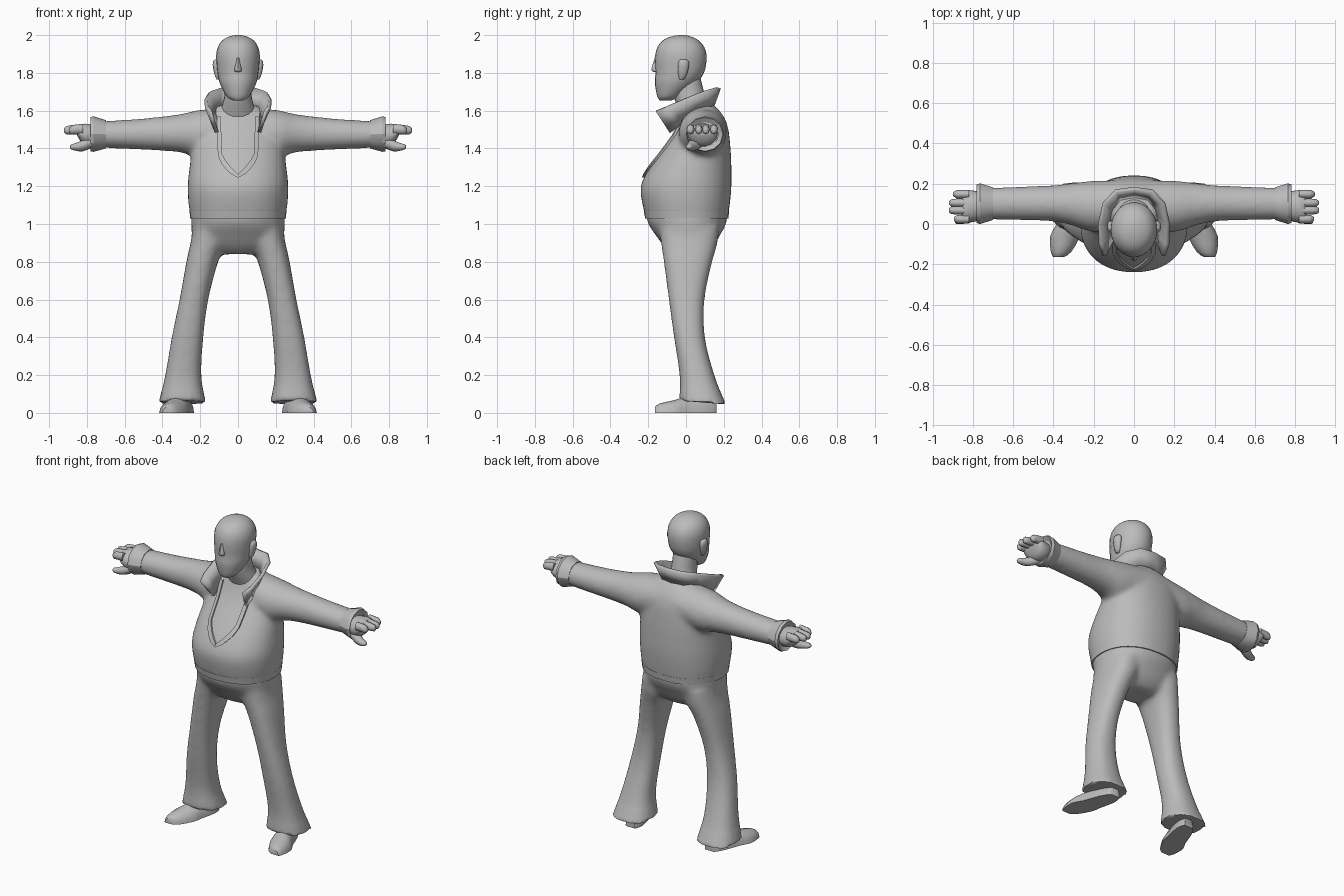
import bpy, bmesh, math
from mathutils import Vector
from mathutils.bvhtree import BVHTree

if "Cube" in bpy.data.objects:
    bpy.data.objects.remove(bpy.data.objects["Cube"])

grey = bpy.data.materials.new("plain grey")
grey.diffuse_color = (0.5, 0.5, 0.5, 1)
grey.use_nodes = True
grey.node_tree.nodes["Principled BSDF"].inputs["Base Color"].default_value = grey.diffuse_color


def catmull(rows, steps):
    """Smoothly resample a list of equal-length tuples."""
    out = []
    for i in range(len(rows) - 1):
        p0, p1, p2, p3 = rows[max(i - 1, 0)], rows[i], rows[i + 1], rows[min(i + 2, len(rows) - 1)]
        for k in range(steps):
            t = k / steps
            out.append(tuple(0.5 * (2 * b + (c - a) * t + (2 * a - 5 * b + 4 * c - d) * t * t
                                    + (3 * b - a - 3 * c + d) * t ** 3)
                             for a, b, c, d in zip(p0, p1, p2, p3)))
    return out + [rows[-1]]


def loft(bm, rows, axis="Z", n=20, steps=3, power=1.0, mirror=False, tilt=0.0):
    """Rows are (t, a_min, a_max, b_min, b_max): ellipses stacked along the axis."""
    for side in ((1, -1) if mirror else (1,)):
        rings = []
        for t, a0, a1, b0, b1 in catmull(rows, steps):
            ring = []
            for i in range(n):
                g = 2 * math.pi * i / n
                c, s = math.cos(g), math.sin(g)
                a = (a0 + a1) / 2 + (a1 - a0) / 2 * math.copysign(abs(c) ** power, c)
                b = (b0 + b1) / 2 + (b1 - b0) / 2 * math.copysign(abs(s) ** power, s)
                p = Vector((a, b, t + tilt * b)) if axis == "Z" else (
                    Vector((t, a, b)) if axis == "X" else Vector((a + tilt * t, t, b)))
                p.x *= side
                ring.append(bm.verts.new(p))
            rings.append(ring)
        for r, q in zip(rings, rings[1:]):
            for i in range(n):
                bm.faces.new((r[i], r[(i + 1) % n], q[(i + 1) % n], q[i]))
        bm.faces.new(rings[0])
        bm.faces.new(rings[-1])


def finish(name, bm, angle=40):
    bmesh.ops.recalc_face_normals(bm, faces=bm.faces)
    me = bpy.data.meshes.new(name)
    bm.to_mesh(me)
    bm.free()
    me.materials.append(grey)
    ob = bpy.data.objects.new(name, me)
    bpy.context.collection.objects.link(ob)
    bpy.ops.object.select_all(action="DESELECT")
    ob.select_set(True)
    bpy.context.view_layer.objects.active = ob
    bpy.ops.object.shade_smooth_by_angle(angle=math.radians(angle))
    return ob


def fuse(name, bm, rounds, z_min):
    """Merge overlapping shells into one skin and soften the joins above z_min."""
    ob = finish(name, bm)
    mod = ob.modifiers.new("fuse", "REMESH")
    mod.mode, mod.voxel_size = "VOXEL", 0.0125
    dg = bpy.context.evaluated_depsgraph_get()
    me = bpy.data.meshes.new_from_object(ob.evaluated_get(dg))
    bpy.data.objects.remove(ob)
    out = bmesh.new()
    out.from_mesh(me)
    soft = [v for v in out.verts if v.co.z > z_min]
    for _ in range(rounds):
        bmesh.ops.smooth_vert(out, verts=soft, factor=0.5, use_axis_x=True, use_axis_y=True, use_axis_z=True)
    tree = BVHTree.FromBMesh(out)
    return finish(name, out, 50), tree


# Shirt: round belly, sloping shoulders and both sleeves
bm = bmesh.new()
loft(bm, [(1.04, -.25, .25, -.212, .222), (1.10, -.262, .262, -.23, .232), (1.20, -.267, .267, -.24, .241),
          (1.30, -.257, .257, -.193, .241), (1.40, -.243, .243, -.122, .236), (1.50, -.222, .222, -.05, .225),
          (1.57, -.18, .18, -.02, .2), (1.63, -.10, .10, -.0, .15)], n=32, power=.9)
loft(bm, [(0.02, -.03, .22, 1.40, 1.62), (.20, -.04, .215, 1.355, 1.605), (.30, -.01, .205, 1.378, 1.583),
          (.40, .012, .193, 1.387, 1.57), (.55, .018, .187, 1.395, 1.555), (.73, .022, .18, 1.403, 1.545)],
     axis="X", mirror=True)
shirt, shirt_tree = fuse("shirt", bm, 8, 1.08)

# Trousers: hips and two flared legs
bm = bmesh.new()
loft(bm, [(.84, -.12, .12, -.07, .10), (.88, -.20, .20, -.115, .145), (.94, -.243, .243, -.16, .18),
          (1.0, -.247, .247, -.20, .212), (1.06, -.25, .25, -.215, .222)], n=32, power=.9)
loft(bm, [(.062, .17, .42, -.035, .212), (.2, .193, .387, -.035, .155), (.4, .183, .352, -.065, .102),
          (.6, .157, .31, -.093, .098), (.8, .105, .274, -.12, .137), (.9, .06, .252, -.135, .165),
          (1.0, .04, .235, -.15, .18)], mirror=True, power=.85, steps=4, tilt=-.08)
fuse("trousers", bm, 8, .12)

# Waistband
bm = bmesh.new()
loft(bm, [(1.03, -.253, .253, -.216, .224), (1.07, -.257, .257, -.224, .229)], n=32, power=.9, steps=1)
finish("waistband", bm)

# Sleeve cuffs
bm = bmesh.new()
loft(bm, [(.70, .02, .182, 1.40, 1.55), (.765, .0, .202, 1.382, 1.57), (.782, .005, .195, 1.385, 1.565),
          (.765, .03, .172, 1.41, 1.54)], axis="X", n=12, steps=1, mirror=True)
finish("cuffs", bm, 30)

# Hands: palm, four fingers and a thumb
bm = bmesh.new()
loft(bm, [(.74, .04, .15, 1.43, 1.52), (.78, .015, .162, 1.41, 1.53), (.82, .008, .168, 1.42, 1.532),
          (.845, .012, .162, 1.455, 1.525), (.853, .03, .14, 1.475, 1.515)], axis="X", n=14, mirror=True)
for y, tip in ((.024, .895), (.068, .92), (.105, .918), (.148, .898)):
    loft(bm, [(.82, y - .021, y + .021, 1.475, 1.53), (.87, y - .021, y + .021, 1.475, 1.525),
              (tip - .012, y - .018, y + .018, 1.475, 1.518), (tip, y - .008, y + .008, 1.485, 1.507)],
         axis="X", n=8, steps=2, mirror=True)
loft(bm, [(.77, .02, .10, 1.405, 1.47), (.82, .005, .07, 1.385, 1.445), (.86, .0, .045, 1.388, 1.428),
          (.882, .0, .035, 1.395, 1.422), (.89, .01, .025, 1.402, 1.415)], axis="X", n=8, steps=2, mirror=True)
finish("hands", bm, 60)

# Shoes: flat soles, toes turned outward
bm = bmesh.new()
loft(bm, [(-.165, .305, .355, -.03, .03), (-.14, .275, .375, -.05, .05), (-.06, .25, .40, -.068, .068),
          (.0, .255, .385, -.085, .085), (.10, .26, .375, -.085, .085), (.15, .28, .36, -.075, .075),
          (.162, .29, .35, -.07, .07)], axis="Y", n=16, steps=2, mirror=True, tilt=-.27)
bmesh.ops.bisect_plane(bm, geom=bm.verts[:] + bm.edges[:] + bm.faces[:], plane_co=(0, 0, 0),
                       plane_no=(0, 0, -1), clear_outer=True)
bmesh.ops.holes_fill(bm, edges=[e for e in bm.edges if e.is_boundary])
finish("shoes", bm)

# Neck
bm = bmesh.new()
loft(bm, [(1.52, -.10, .10, .0, .15), (1.60, -.092, .092, -.035, .135), (1.66, -.075, .075, -.06, .105),
          (1.72, -.07, .07, -.07, .09), (1.78, -.07, .07, -.07, .075)])
finish("neck", bm, 60)

# Head with a narrowing jaw
bm = bmesh.new()
loft(bm, [(1.655, -.03, .03, -.14, -.075), (1.67, -.055, .055, -.15, -.04), (1.70, -.075, .075, -.158, .0),
          (1.75, -.098, .098, -.165, .06), (1.80, -.109, .109, -.162, .095), (1.86, -.115, .115, -.165, .108),
          (1.91, -.114, .114, -.16, .106), (1.95, -.10, .10, -.143, .088), (1.98, -.073, .073, -.11, .055),
          (1.996, -.035, .035, -.065, .015), (2.0, -.008, .008, -.03, -.01)], n=24)
finish("head", bm, 60)

# Nose
bm = bmesh.new()
loft(bm, [(1.805, -.014, .014, -.172, -.14), (1.815, -.02, .02, -.184, -.14), (1.84, -.014, .014, -.178, -.14),
          (1.885, -.009, .009, -.164, -.14)], n=8, steps=2)
finish("nose", bm, 50)

# Ears
bm = bmesh.new()
loft(bm, [(1.765, .095, .112, -.035, -.01), (1.79, .095, .124, -.042, .005), (1.84, .095, .134, -.045, .018),
          (1.865, .095, .13, -.038, .012), (1.872, .10, .118, -.03, .0)], n=10, steps=2, mirror=True)
finish("ears", bm, 60)

# Stand-up collar: (base, top) pairs from the back round to the front tip
pairs = [((0, .14, 1.625), (0, .175, 1.72)), ((.07, .125, 1.62), (.09, .163, 1.718)),
         ((.105, .07, 1.60), (.148, .10, 1.70)), ((.115, .0, 1.555), (.17, .0, 1.662)),
         ((.12, -.045, 1.515), (.166, -.10, 1.62)), ((.113, -.085, 1.485), (.148, -.158, 1.598))]
bm = bmesh.new()
path = [(Vector((-a[0], *a[1:])), Vector((-b[0], *b[1:]))) for a, b in pairs[:0:-1]]
path += [(Vector(a), Vector(b)) for a, b in pairs]
cols = [(bm.verts.new(a), bm.verts.new(b)) for a, b in path]
for (a, b), (c, d) in zip(cols, cols[1:]):
    bm.faces.new((a, c, d, b))
collar = finish("collar", bm, 30)
mod = collar.modifiers.new("thickness", "SOLIDIFY")
mod.thickness, mod.offset = 0.02, 0


def on_chest(x, z, lift):
    hit = shirt_tree.ray_cast(Vector((x, -1, z)), Vector((0, 1, 0)))[0]
    return Vector((x, (hit.y if hit else 0.0) - lift, z))


# Open neckline: bare chest plate with a raised lapel edge
rows = [(1.265, .001), (1.285, .022), (1.31, .045), (1.34, .068), (1.37, .084), (1.42, .087),
        (1.47, .088), (1.52, .09), (1.57, .09)]
bm = bmesh.new()
grid = [[bm.verts.new(on_chest(w * u / 4, z, .004)) for u in range(-4, 5)] for z, w in rows]
for r, q in zip(grid, grid[1:]):
    for i in range(8):
        bm.faces.new((r[i], r[i + 1], q[i + 1], q[i]))
finish("chest", bm)

bm = bmesh.new()
for s in (1, -1):
    strip = []
    for i, (z, w) in enumerate(rows):
        low = .02 if i < 4 else .008 if i == 4 else 0
        outer = 0 if i == 0 else w + .014 + .002 * min(i, 4)
        strip.append([bm.verts.new(p) for p in (on_chest(s * w, z, .002), on_chest(s * w, z, .014),
                      on_chest(s * outer, z - low, .012), on_chest(s * outer, z - low, -.002))])
    for a, b in zip(strip, strip[1:]):
        for i in range(3):
            bm.faces.new((a[i], a[i + 1], b[i + 1], b[i]))
finish("lapel_edge", bm, 30)
